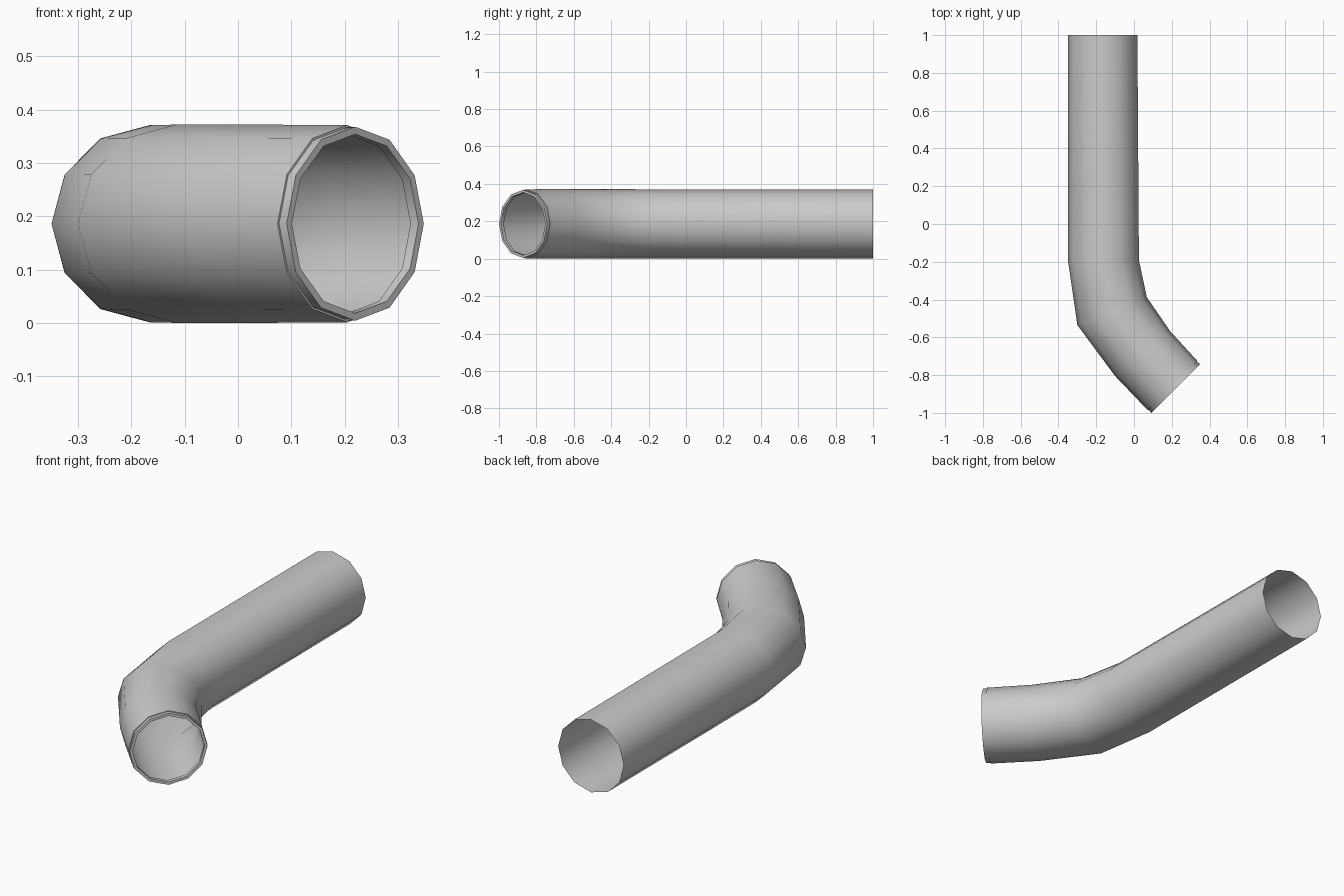
import bpy, math
from mathutils import Vector

if "Cube" in bpy.data.objects:
    bpy.data.objects.remove(bpy.data.objects["Cube"])

SIDES = 12
ZC = 0.186


def tube(name, rings):
    """Skin open 12-sided rings given as (left xy, right xy, vertical radius)."""
    verts, faces = [], []
    for left, right, rz in rings:
        a, b = Vector((*left, ZC)), Vector((*right, ZC))
        mid, half = (a + b) / 2, (b - a) / 2
        for k in range(SIDES):
            t = 2 * math.pi * k / SIDES
            verts.append(mid + half * math.cos(t) + Vector((0, 0, rz * math.sin(t))))
    for i in range(len(rings) - 1):
        for k in range(SIDES):
            n = (k + 1) % SIDES
            p, q = i * SIDES, (i + 1) * SIDES
            faces.append((p + k, q + k, q + n, p + n))
    mesh = bpy.data.meshes.new(name)
    mesh.from_pydata(verts, [], faces)
    obj = bpy.data.objects.new(name, mesh)
    bpy.context.collection.objects.link(obj)
    bpy.ops.object.select_all(action='DESELECT')
    obj.select_set(True)
    bpy.context.view_layer.objects.active = obj
    bpy.ops.object.mode_set(mode='EDIT')
    bpy.ops.mesh.select_all(action='SELECT')
    bpy.ops.mesh.flip_normals()
    bpy.ops.object.mode_set(mode='OBJECT')
    bpy.ops.object.shade_smooth_by_angle(angle=math.radians(35))
    return obj


def diagonal_ring(cx, cy, r):
    """Ring facing the 45 degree outlet direction."""
    d = r * math.sqrt(0.5)
    return ((cx - d, cy - d), (cx + d, cy + d), r)


# Straight run and bent elbow, open at both ends
tube("pipe_body", [
    ((-0.35, 1.0), (0.018, 1.0), 0.185),
    ((-0.35, -0.19), (0.026, -0.19), 0.185),
    ((-0.30, -0.535), (0.068, -0.388), 0.186),
    ((-0.10, -0.805), (0.192, -0.568), 0.186),
    diagonal_ring(0.205, -0.856, 0.185),
])

# Stepped lip around the outlet
tube("outlet_lip", [
    diagonal_ring(0.205, -0.856, 0.185),
    diagonal_ring(0.205, -0.856, 0.181),
    diagonal_ring(0.220, -0.871, 0.182),
    diagonal_ring(0.220, -0.871, 0.168),
    diagonal_ring(0.205, -0.856, 0.168),
])
